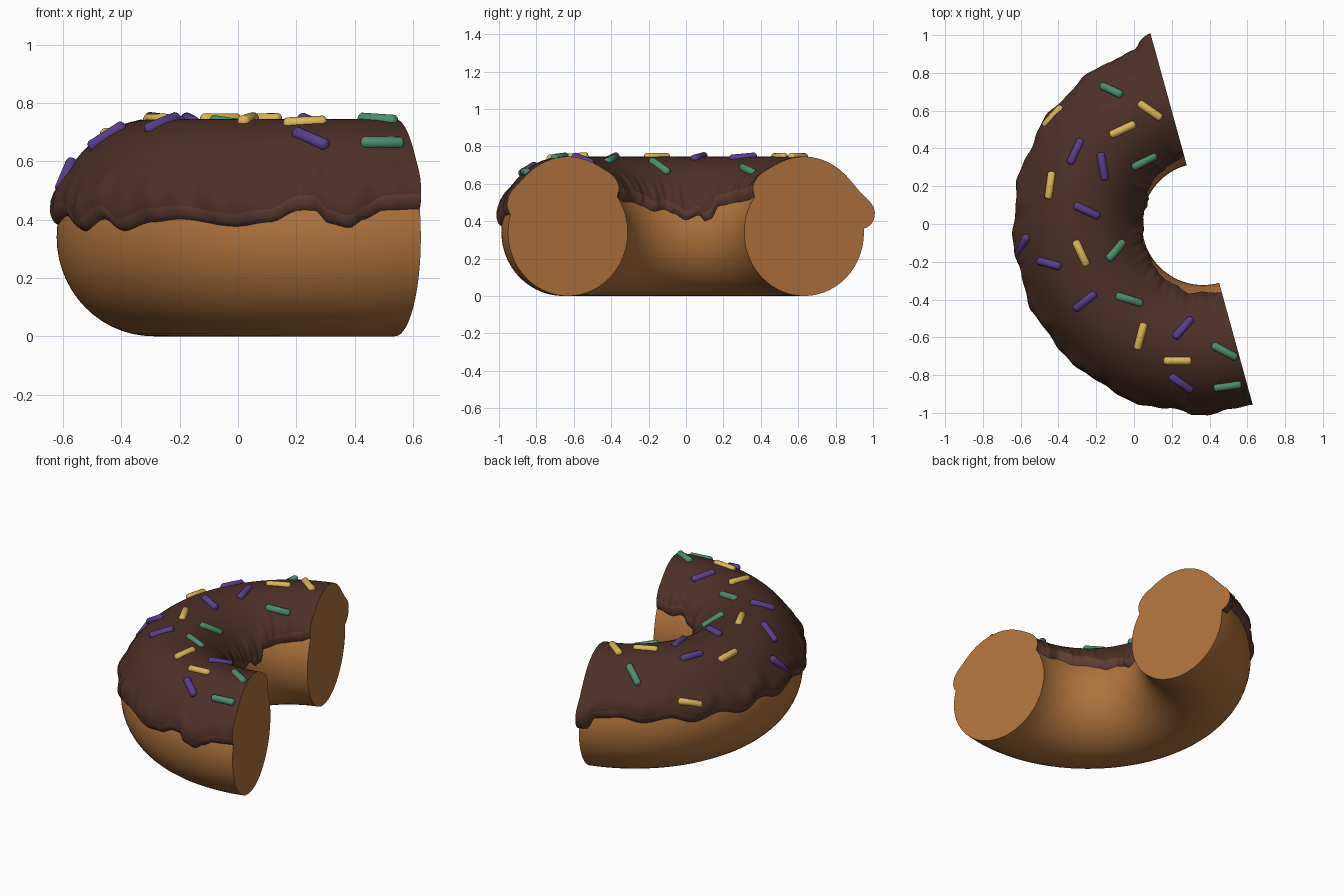
import bpy, bmesh, math
from mathutils import Vector, Matrix

if "Cube" in bpy.data.objects:
    bpy.data.objects.remove(bpy.data.objects["Cube"])

CX, R, ZC = 0.365, 0.655, 0.34       # ring centre x, ring radius, tube centre height
DA, DC = 0.332, 0.34                 # dough tube half width / half height
IA, IC = 0.352, 0.405                # icing tube half width / half height
U0, U1, NU, NV = 105.4, 285.4, 180, 56


def material(name, col):
    m = bpy.data.materials.new(name)
    m.diffuse_color = (*col, 1)
    m.use_nodes = True
    m.node_tree.nodes["Principled BSDF"].inputs["Base Color"].default_value = m.diffuse_color
    return m


dough_mat = material("golden_dough", (0.43, 0.17, 0.046))
icing_mat = material("chocolate_icing", (0.074, 0.029, 0.020))
rim_mat = material("icing_rim", (0.115, 0.046, 0.033))
sprinkle_mats = {
    "yellow": material("yellow_sprinkle", (0.70, 0.47, 0.09)),
    "purple": material("purple_sprinkle", (0.105, 0.048, 0.27)),
    "green": material("green_sprinkle", (0.07, 0.27, 0.15)),
}


def finish(bm, name, mats, angle=40):
    bmesh.ops.recalc_face_normals(bm, faces=bm.faces)
    me = bpy.data.meshes.new(name)
    bm.to_mesh(me)
    bm.free()
    ob = bpy.data.objects.new(name, me)
    bpy.context.collection.objects.link(ob)
    for m in mats:
        me.materials.append(m)
    bpy.ops.object.select_all(action='DESELECT')
    ob.select_set(True)
    bpy.context.view_layer.objects.active = ob
    bpy.ops.object.shade_smooth_by_angle(angle=math.radians(angle))
    return ob


def ring_point(u, d, h):
    a = math.radians(u)
    return Vector((CX + (R + d) * math.cos(a), (R + d) * math.sin(a), ZC + h))


def curve(points, u):
    # smooth interpolation through (angle, height) pairs
    if u <= points[0][0]:
        return points[0][1]
    for (a, p), (b, q) in zip(points, points[1:]):
        if u <= b:
            t = (u - a) / (b - a)
            return p + (q - p) * t * t * (3 - 2 * t)
    return points[-1][1]


# Heights of the dripping icing edge around the outside and inside
OUTER = [(105, .36), (108.5, .36), (111, .43), (120, .44), (128, .41), (137, .43),
         (146, .39), (155, .42), (165, .38), (174, .42), (183, .38), (194, .41),
         (206, .36), (213, .40), (220, .36), (228, .39), (235, .40), (248, .375),
         (255, .39), (261, .43), (264, .43), (267, .385), (271, .37), (274, .40),
         (278, .43), (286, .435)]
INNER = [(105, .53), (115, .51), (130, .50), (150, .48), (156, .41), (162, .40),
         (168, .43), (180, .405), (192, .44), (200, .46), (210, .45), (222, .48),
         (232, .50), (245, .50), (258, .53), (270, .51), (286, .53)]
angles = [U0 + (U1 - U0) * i / NU for i in range(NU + 1)]

# Dough: half ring with flat cut ends
bm = bmesh.new()
rings = []
for u in angles:
    rings.append([bm.verts.new(ring_point(u, DA * math.cos(v), DC * math.sin(v)))
                  for v in (2 * math.pi * k / NV for k in range(NV))])
for r0, r1 in zip(rings, rings[1:]):
    for k in range(NV):
        n = (k + 1) % NV
        bm.faces.new((r0[k], r0[n], r1[n], r1[k]))
bm.faces.new(rings[0])
bm.faces.new(rings[-1])
finish(bm, "dough", [dough_mat])


# Icing: shell that swells near its wavy edge and tucks into the dough
def icing_offset(u, v, edge_dist, outer):
    grow = min(1, edge_dist / 0.10)
    grow = math.sqrt(max(0, 1 - (1 - grow) ** 2))
    swell = 0.014 * math.exp(-((edge_dist - 0.2) / 0.17) ** 2)
    swell *= 1 + 0.5 * math.sin(u * 0.31) + 0.3 * math.sin(u * 0.83 + v * 4)
    if outer:
        swell += 0.03 * max(0, 1 - (u - U0) / 6) * math.exp(-((v - 0.27) / 0.27) ** 2)
    else:
        swell *= 0.6
    d = (DA - 0.004 + (IA - DA + 0.004 + swell) * grow) * math.cos(v)
    h = (DC - 0.004 + (IC - DC + 0.004) * grow) * math.sin(v) + swell * grow * math.sin(v)
    return d, h


EDGE = [0, .012, .03, .06, .09, .12]
MID = 40
bm = bmesh.new()
rows, params = [], []
for u in angles:
    va = math.asin((curve(OUTER, u) - ZC) / DC)
    vb = math.pi - math.asin((curve(INNER, u) - ZC) / DC)
    lo, hi = va + EDGE[-1], vb - EDGE[-1]
    vs = ([va + e for e in EDGE] + [lo + (hi - lo) * k / MID for k in range(1, MID)]
          + [vb - e for e in reversed(EDGE)])
    row = []
    for v in vs:
        outer = v < math.pi / 2
        row.append(bm.verts.new(ring_point(u, *icing_offset(u, v, min(v - va, vb - v), outer))))
    rows.append(row)
    params.append(vs)
count = len(rows[0]) - 1
for r0, r1 in zip(rows, rows[1:]):
    for k in range(count):
        f = bm.faces.new((r0[k], r0[k + 1], r1[k + 1], r1[k]))
        f.material_index = 1 if k < 4 or k >= count - 4 else 0
# cut ends of the icing, in dough colour
for row, vs, u in ((rows[0], params[0], U0), (rows[-1], params[-1], U1)):
    inner = [bm.verts.new(ring_point(u, (DA - .006) * math.cos(v), (DC - .006) * math.sin(v)))
             for v in vs]
    for k in range(count):
        bm.faces.new((row[k], row[k + 1], inner[k + 1], inner[k])).material_index = 2
finish(bm, "icing", [icing_mat, rim_mat, dough_mat])

# Sprinkles: x, y and heading in the top view
SPRINKLES = {
    "yellow": [(.085, .60, -35), (-.06, .50, 25), (-.43, .57, 48), (-.445, .205, 82),
               (-.28, -.155, -65), (.035, -.595, 75), (.23, -.725, 0)],
    "purple": [(-.31, .385, 65), (-.165, .305, -80), (-.25, .07, -25), (-.59, -.11, 65),
               (-.45, -.21, -15), (-.26, -.41, 38), (.26, -.55, 48), (.25, -.845, -35)],
    "green": [(-.12, .71, -25), (.055, .33, 27), (-.095, -.14, 50), (-.025, -.40, -17),
              (.48, -.675, -28), (.495, -.86, 8)],
}


def sprinkle(name, x, y, heading, mat):
    rho = math.hypot(x - CX, y)
    d = rho - R
    h = IC * math.sqrt(max(0.02, 1 - (d / (IA + .008)) ** 2))
    out = Vector(((x - CX) / rho, y / rho, 0))
    n = (out * (d / IA ** 2) + Vector((0, 0, h / IC ** 2))).normalized()
    a = math.radians(heading)
    t = Vector((math.cos(a), math.sin(a), 0))
    t.z = -(n.x * t.x + n.y * t.y) / n.z
    t.normalize()
    rot = Matrix((n.cross(t), n, t)).transposed()
    if rot.determinant() < 0:
        rot.col[0] = -rot.col[0]
    bm = bmesh.new()
    bmesh.ops.create_uvsphere(bm, u_segments=14, v_segments=9, radius=0.022)
    for v in bm.verts:
        v.co.z = v.co.z * 0.7 + math.copysign(0.06, v.co.z)
    pos = Vector((x, y, ZC + h)) - n * 0.002
    bmesh.ops.transform(bm, matrix=Matrix.Translation(pos) @ rot.to_4x4(), verts=bm.verts)
    finish(bm, name, [mat], 60)


for colour, items in SPRINKLES.items():
    for i, (x, y, heading) in enumerate(items):
        sprinkle(f"{colour}_sprinkle_{i + 1}", x, y, heading, sprinkle_mats[colour])
